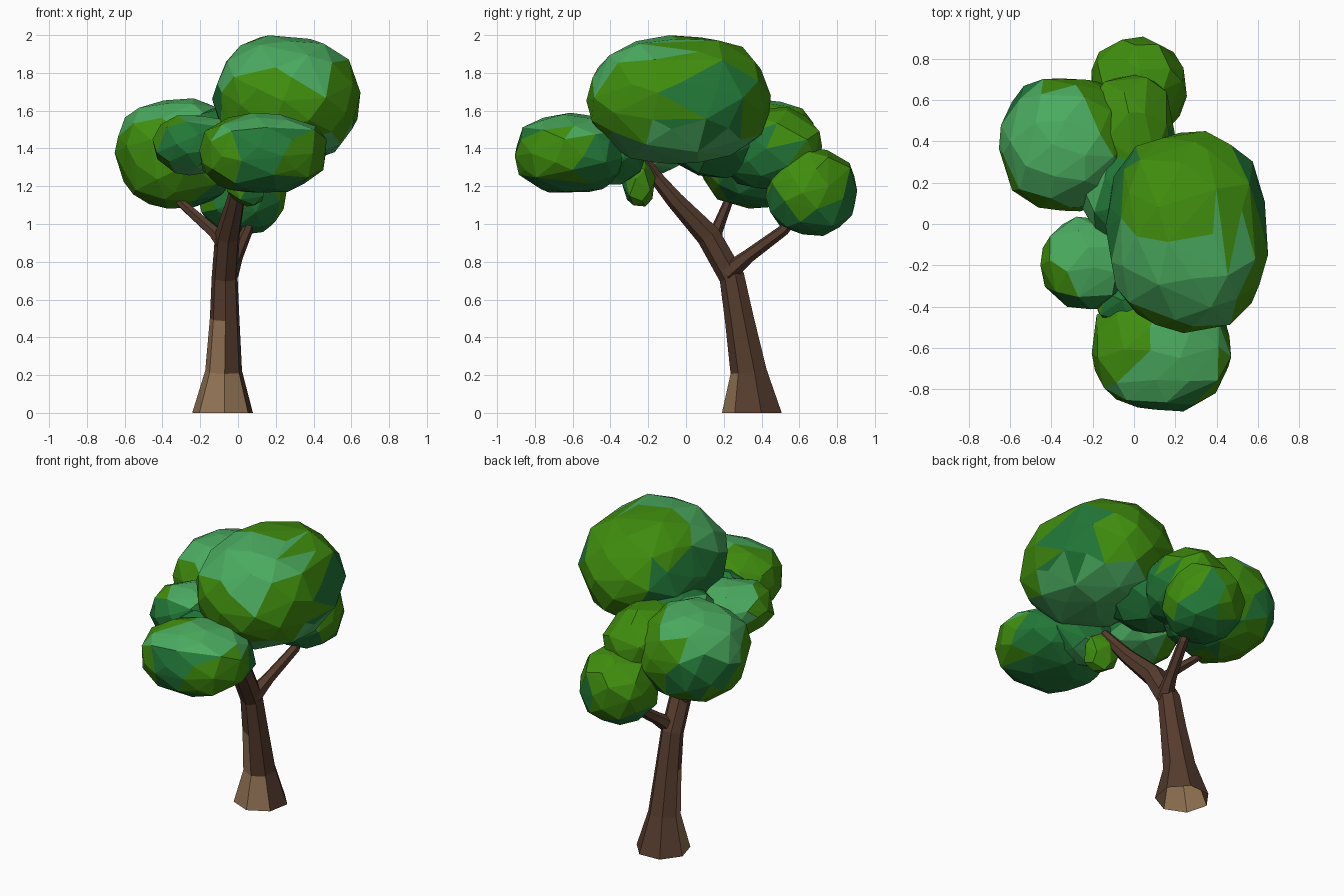
import bpy, bmesh, math, random
from mathutils import Vector

if "Cube" in bpy.data.objects:
    bpy.data.objects.remove(bpy.data.objects["Cube"])

random.seed(4)


def srgb(r, g, b):
    return tuple((c / 255 / 12.92 if c < 11 else ((c / 255 + 0.055) / 1.055) ** 2.4)
                 for c in (r, g, b)) + (1.0,)


def material(name, rgb):
    m = bpy.data.materials.new(name)
    m.diffuse_color = srgb(*rgb)
    m.use_nodes = True
    m.node_tree.nodes["Principled BSDF"].inputs["Base Color"].default_value = m.diffuse_color
    return m


LEAF, EMERALD, PALE = 0, 1, 2
greens = [material("leaf green", (64, 142, 14)),
          material("emerald green", (34, 120, 56)),
          material("pale green", (75, 172, 96))]
browns = [material("bark brown", (86, 60, 46)), material("tan bark", (146, 115, 83))]


def finish(bm, name, mats):
    bmesh.ops.recalc_face_normals(bm, faces=bm.faces)
    me = bpy.data.meshes.new(name)
    for m in mats:
        me.materials.append(m)
    bm.to_mesh(me)
    bm.free()
    ob = bpy.data.objects.new(name, me)
    bpy.context.collection.objects.link(ob)
    return ob


def clump(name, centre, radii, count, patches):
    """Irregular faceted blob: hull of jittered points, coloured by nearest direction."""
    bm = bmesh.new()
    spin = random.uniform(0, 6)
    for i in range(count):
        z = 1 - 2 * (i + 0.5) / count
        a = i * 2.39996 + spin
        r = math.sqrt(1 - z * z)
        d = Vector((r * math.cos(a), r * math.sin(a), z))
        d += Vector([random.uniform(-1, 1) for _ in range(3)]) * 0.8 / math.sqrt(count)
        # slightly boxy outline
        d /= sum(abs(k) ** 2.35 for k in d) ** (1 / 2.35)
        d *= random.uniform(0.96, 1.03)
        bm.verts.new([c + s * k for c, s, k in zip(centre, radii, d)])
    bmesh.ops.convex_hull(bm, input=bm.verts)
    loose = [v for v in bm.verts if not v.link_faces]
    bmesh.ops.delete(bm, geom=loose, context='VERTS')
    dirs = [(Vector(d).normalized(), col) for d, col in patches]
    for f in bm.faces:
        p = f.calc_center_median() - Vector(centre)
        p = Vector([a / b for a, b in zip(p, radii)]).normalized()
        f.material_index = max(dirs, key=lambda t: t[0].dot(p) + random.uniform(0, .1))[1]
    return finish(bm, name, greens)


def limb(name, path, sides, flat_base=False):
    """Faceted tube through (x, y, z, radius) points, open at the base."""
    bm = bmesh.new()
    pts = [Vector(p[:3]) for p in path]
    rings = []
    for i, p in enumerate(pts):
        t = (pts[min(i + 1, len(pts) - 1)] - pts[max(i - 1, 0)]).normalized()
        if flat_base and i == 0:
            t = Vector((0, 0, 1))
        v = t.cross(Vector((1, 0, 0))).normalized()
        u = v.cross(t).normalized()
        ring = []
        for k in range(sides):
            a = 2 * math.pi * (k + 0.3) / sides
            ring.append(bm.verts.new(p + (u * math.cos(a) + v * math.sin(a)) * path[i][3]))
        rings.append(ring)
    for a, b in zip(rings, rings[1:]):
        for k in range(sides):
            j = (k + 1) % sides
            bm.faces.new((a[k], a[j], b[j], b[k]))
    bm.faces.new(rings[-1])
    bmesh.ops.recalc_face_normals(bm, faces=bm.faces)
    # tan bark on the front of the flared foot and a streak above it
    if flat_base:
        for f in bm.faces:
            z, n = f.calc_center_median().z, f.normal
            foot = z < 0.22 and n.y < -0.2 and n.x < 0.6
            streak = 0.22 < z < 0.5 and n.y < -0.2 and n.x < -0.2
            f.material_index = int(foot or streak)
    return finish(bm, name, browns)


# Trunk leaning forward into the main branch, plus two side branches
limb("trunk", [(-0.08, 0.355, 0, 0.165), (-0.075, 0.335, 0.22, 0.1),
               (-0.07, 0.285, 0.5, 0.08), (-0.07, 0.245, 0.72, 0.07),
               (-0.055, 0.12, 0.94, 0.067), (-0.01, -0.06, 1.13, 0.048),
               (0.01, -0.16, 1.25, 0.038), (0.05, -0.22, 1.34, 0.03)], 7, True)
limb("back_branch", [(-0.05, 0.22, 0.74, 0.055), (-0.01, 0.33, 0.83, 0.037),
                     (0.05, 0.52, 0.97, 0.03), (0.05, 0.58, 1.05, 0.025)], 6)
limb("left_branch", [(-0.06, 0.14, 0.88, 0.05), (-0.13, 0.16, 0.96, 0.034),
                     (-0.3, 0.22, 1.11, 0.025), (-0.36, 0.28, 1.2, 0.022)], 6)

# Main foliage clumps
clump("crown_foliage", (0.255, -0.04, 1.66), (0.39, 0.485, 0.34), 75, [
    ((-.1, -.6, .8), PALE), ((.6, -.7, -.1), LEAF), ((0, .5, .85), LEAF),
    ((.8, .5, 0), EMERALD), ((.3, .3, -.9), PALE), ((-.3, .95, .1), LEAF),
    ((-.9, .1, .2), EMERALD), ((.9, -.3, .3), LEAF), ((-.5, .4, .65), LEAF),
    ((-.5, -.8, 0), LEAF), ((-.6, -.4, .6), PALE), ((.5, -.6, .6), PALE),
    ((.4, .9, -.2), LEAF), ((-.6, .5, .1), EMERALD), ((.5, -.3, -.9), PALE)])
clump("front_foliage", (0.13, -0.61, 1.375), (0.345, 0.30, 0.215), 60, [
    ((.4, -.1, .9), PALE), ((-.7, 0, .6), LEAF), ((0, -.9, .1), EMERALD),
    ((.9, -.3, 0), LEAF), ((.2, -.3, -.9), EMERALD), ((-.7, -.6, -.3), LEAF),
    ((.7, .6, -.3), EMERALD), ((-.1, -.7, .7), PALE), ((.6, -.7, -.2), LEAF)])
clump("front_left_foliage", (-0.23, -0.19, 1.42), (0.22, 0.225, 0.16), 40, [
    ((0, 0, 1), PALE), ((-.7, -.3, .4), LEAF), ((-.7, .2, -.4), LEAF),
    ((.3, -.9, 0), EMERALD), ((.2, 0, -.9), PALE), ((-.4, .8, .2), PALE),
    ((-.3, -.8, .1), EMERALD)])
clump("left_foliage", (-0.32, 0.385, 1.375), (0.325, 0.33, 0.295), 65, [
    ((-.2, -.3, .9), PALE), ((.3, -.6, .7), PALE), ((-.8, -.6, 0), LEAF),
    ((-.2, .6, .7), PALE), ((-.6, .7, -.2), EMERALD), ((.1, .9, .2), LEAF),
    ((0, -.5, -.8), LEAF), ((.5, 0, -.8), EMERALD), ((-.7, .2, .6), PALE),
    ((-.6, .3, -.7), LEAF), ((.9, .3, .3), LEAF), ((-.2, -.9, .1), LEAF)])
clump("back_foliage", (0.02, 0.665, 1.17), (0.235, 0.24, 0.235), 48, [
    ((0, .5, .8), LEAF), ((1, 0, 0), LEAF), ((.6, .6, -.6), EMERALD),
    ((-1, 0, 0), LEAF), ((0, -.7, -.6), EMERALD), ((-.3, .8, -.3), LEAF),
    ((-.4, .3, -.8), EMERALD), ((.4, -.4, .8), LEAF)])

# Smaller clumps filling the gaps between the main ones
clump("joining_foliage", (-0.02, 0.45, 1.4), (0.22, 0.28, 0.22), 40, [
    ((0, 0, 1), LEAF), ((1, 0, -.3), EMERALD), ((.6, .6, .3), LEAF)])
clump("inner_foliage", (0.0, 0.16, 1.44), (0.26, 0.26, 0.2), 36, [
    ((-.3, 0, 1), EMERALD), ((-.8, .2, .5), PALE), ((.5, 0, -.8), EMERALD),
    ((-.6, -.4, -.3), LEAF)])
clump("hanging_foliage", (0.05, -0.25, 1.22), (0.11, 0.09, 0.13), 22, [
    ((1, 0, 0), LEAF), ((-.5, -.5, 0), LEAF), ((0, -.9, .3), EMERALD)])
clump("lower_front_foliage", (0.06, -0.37, 1.37), (0.26, 0.15, 0.17), 30, [
    ((1, 0, 0), EMERALD), ((-1, 0, 0), LEAF), ((0, 0, -1), PALE),
    ((-.3, 0, 1), EMERALD)])
